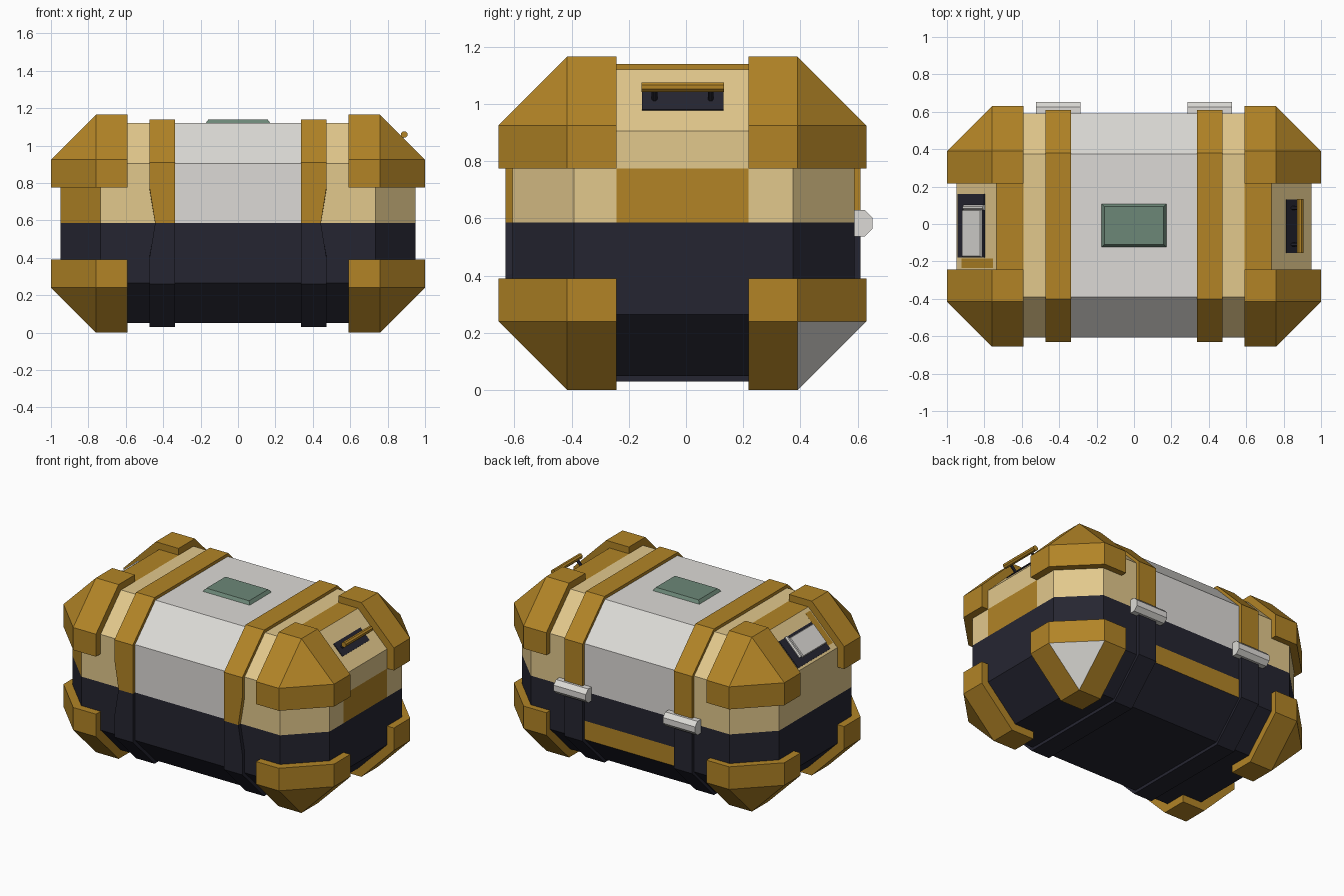
import bpy, bmesh, math
from mathutils import Vector, Matrix

if "Cube" in bpy.data.objects:
    bpy.data.objects.remove(bpy.data.objects["Cube"])


def make_mat(name, rgb):
    m = bpy.data.materials.new(name)
    lin = [((c / 255 + 0.055) / 1.055) ** 2.4 for c in rgb]
    m.diffuse_color = (*lin, 1)
    m.use_nodes = True
    m.node_tree.nodes["Principled BSDF"].inputs["Base Color"].default_value = m.diffuse_color
    return m


MATS = [make_mat("navy", (37, 37, 49)), make_mat("white", (220, 218, 214)),
        make_mat("cream", (226, 200, 140)), make_mat("gold", (178, 132, 38)),
        make_mat("green", (108, 135, 119))]
NAVY, WHITE, CREAM, GOLD, GREEN = range(5)


def finish(bm, name, rule):
    bmesh.ops.recalc_face_normals(bm, faces=bm.faces[:])
    bm.normal_update()
    for f in bm.faces:
        f.material_index = rule(f) if callable(rule) else rule
    me = bpy.data.meshes.new(name)
    bm.to_mesh(me)
    bm.free()
    for m in MATS:
        me.materials.append(m)
    ob = bpy.data.objects.new(name, me)
    bpy.context.collection.objects.link(ob)
    return ob


def chamfered_box(centre, half, c):
    """Box with every edge chamfered and a triangle at each corner."""
    bm = bmesh.new()
    for sx in (-1, 1):
        for sy in (-1, 1):
            for sz in (-1, 1):
                for k in range(3):
                    p = [h - (0 if i == k else c) for i, h in enumerate(half)]
                    bm.verts.new((centre[0] + sx * p[0], centre[1] + sy * p[1], centre[2] + sz * p[2]))
    bmesh.ops.convex_hull(bm, input=bm.verts[:])
    bmesh.ops.dissolve_limit(bm, angle_limit=0.02, verts=bm.verts[:], edges=bm.edges[:])
    return bm


def cut(bm, co, no, clear=False):
    bmesh.ops.bisect_plane(bm, geom=bm.verts[:] + bm.edges[:] + bm.faces[:], plane_co=co,
                           plane_no=no, clear_inner=clear)
    if clear:
        bmesh.ops.holes_fill(bm, edges=[e for e in bm.edges if e.is_boundary], sides=0)


def box(name, loc, size, mat, angle=0.0, taper=0.0):
    """Box turned about y, optionally with a smaller top."""
    bm = bmesh.new()
    bmesh.ops.create_cube(bm, size=1)
    for v in bm.verts:
        v.co = [a * b for a, b in zip(v.co, size)]
        if v.co.z > 0:
            v.co.x -= math.copysign(taper, v.co.x)
            v.co.y -= math.copysign(taper, v.co.y)
    bm.transform(Matrix.Translation(loc) @ Matrix.Rotation(angle, 4, 'Y'))
    return finish(bm, name, mat)


def rod(name, a, b, r, mat, sides=8):
    a, b = Vector(a), Vector(b)
    bm = bmesh.new()
    bmesh.ops.create_cone(bm, cap_ends=True, segments=sides, radius1=r, radius2=r, depth=(b - a).length)
    q = (b - a).to_track_quat('Z', 'Y').to_matrix().to_4x4()
    bm.transform(Matrix.Translation((a + b) / 2) @ q @ Matrix.Rotation(math.pi / sides, 4, 'Z'))
    return finish(bm, name, mat)


SEAM = 0.585
CY = -0.0125


# Main body, cut along its colour borders
def body_rule(f):
    c, n = f.calc_center_median(), f.normal
    if c.z < SEAM:
        back_plate = n.y > 0.9 and abs(c.x) < 0.41 and 0.27 < c.z < 0.39
        return GOLD if back_plate else NAVY
    if abs(c.x) < 0.41:
        return WHITE
    if n.z > 0.9 and abs(c.x) > 0.59:
        return GOLD
    if c.z < 0.775 and ((n.x > 0.9 and abs(c.y - CY) < 0.23) or (n.x < -0.5 and n.y < -0.5)):
        return GOLD
    return CREAM


bm = chamfered_box((0, -0.008, SEAM), (0.95, 0.5975, 0.535), 0.215)
for z in (0.39, SEAM, 0.775):
    cut(bm, (0, 0, z), (0, 0, 1))
for x in (-0.59, -0.41, 0.41, 0.59):
    cut(bm, (x, 0, 0), (1, 0, 0))
for y in (-0.23, 0.23):
    cut(bm, (0, CY + y, 0), (0, 1, 0))
finish(bm, "crate_body", body_rule)

# Eight corner guards; one lower corner has a pale tip
for sx in (-1, 1):
    for sy in (-1, 1):
        for sz in (-1, 1):
            bm = chamfered_box((0, CY, 0.5825), (1, 0.6425, 0.5825), 0.24)
            cut(bm, (sx * 0.592, 0, 0), (sx, 0, 0), True)
            cut(bm, (0, CY + sy * 0.23, 0), (0, sy, 0), True)
            cut(bm, (0, 0, 0.5825 + sz * 0.192), (0, 0, sz), True)
            pale = (sx, sy, sz) == (1, 1, -1)
            finish(bm, "corner_guard", lambda f: WHITE if pale and min(
                f.normal.x, f.normal.y, -f.normal.z) > 0.4 else GOLD)

# Two straps round the body, narrowed at the front seam
RING = [(-0.63, 0.40, 0), (-0.63, SEAM, 0.03), (-0.63, 0.775, 0), (-0.63, 0.91, 0),
        (-0.40, 1.14, 0), (0.38, 1.14, 0), (0.61, 0.91, 0), (0.61, SEAM, 0),
        (0.61, 0.26, 0), (0.38, 0.03, 0), (-0.40, 0.03, 0), (-0.63, 0.26, 0)]
for s in (-1, 1):
    bm = bmesh.new()
    rows = []
    for y, z, notch in RING:
        yi, zi = -0.01 + (y + 0.01) * 0.92, SEAM + (z - SEAM) * 0.92
        rows.append([bm.verts.new((s * x, yy, zz)) for x, yy, zz in (
            (0.337, yi, zi), (0.337, y, z), (0.473 - notch, y, z), (0.473 - notch, yi, zi))])
    for i, a in enumerate(rows):
        b = rows[(i + 1) % len(rows)]
        for k in range(4):
            j = (k + 1) % 4
            bm.faces.new((a[k], a[j], b[j], b[k]))
    finish(bm, "strap", lambda f: GOLD if f.calc_center_median().z > SEAM else NAVY)

# Back hinges
for s in (-1, 1):
    rod("hinge", (s * 0.285, 0.606, 0.583), (s * 0.523, 0.606, 0.583), 0.05, WHITE)

# Top panel
box("top_panel", (0, -0.008, 1.125), (0.36, 0.245, 0.03), GREEN, taper=0.022)

# Carry handle on the right slope
A = math.radians(45)
box("handle_base", (0.843, -0.012, 1.008), (0.095, 0.285, 0.016), NAVY, A)
for y in (-0.11, 0.086):
    rod("handle_post", (0.84, y, 1.01), (0.89, y, 1.06), 0.01, NAVY, 6)
rod("handle_bar", (0.889, -0.155, 1.059), (0.889, 0.133, 1.059), 0.018, GOLD)

# Latch on the left slope
box("latch_base", (-0.866, -0.01, 0.985), (0.20, 0.34, 0.016), NAVY, -A)
box("latch_plate", (-0.862, -0.05, 1.0), (0.15, 0.26, 0.026), WHITE, -A, taper=0.008)
rod("latch_pin", (-0.907, 0.088, 0.955), (-0.80, 0.088, 1.062), 0.014, WHITE)
box("latch_trim", (-0.835, -0.21, 1.015), (0.24, 0.05, 0.008), GOLD, -A)
